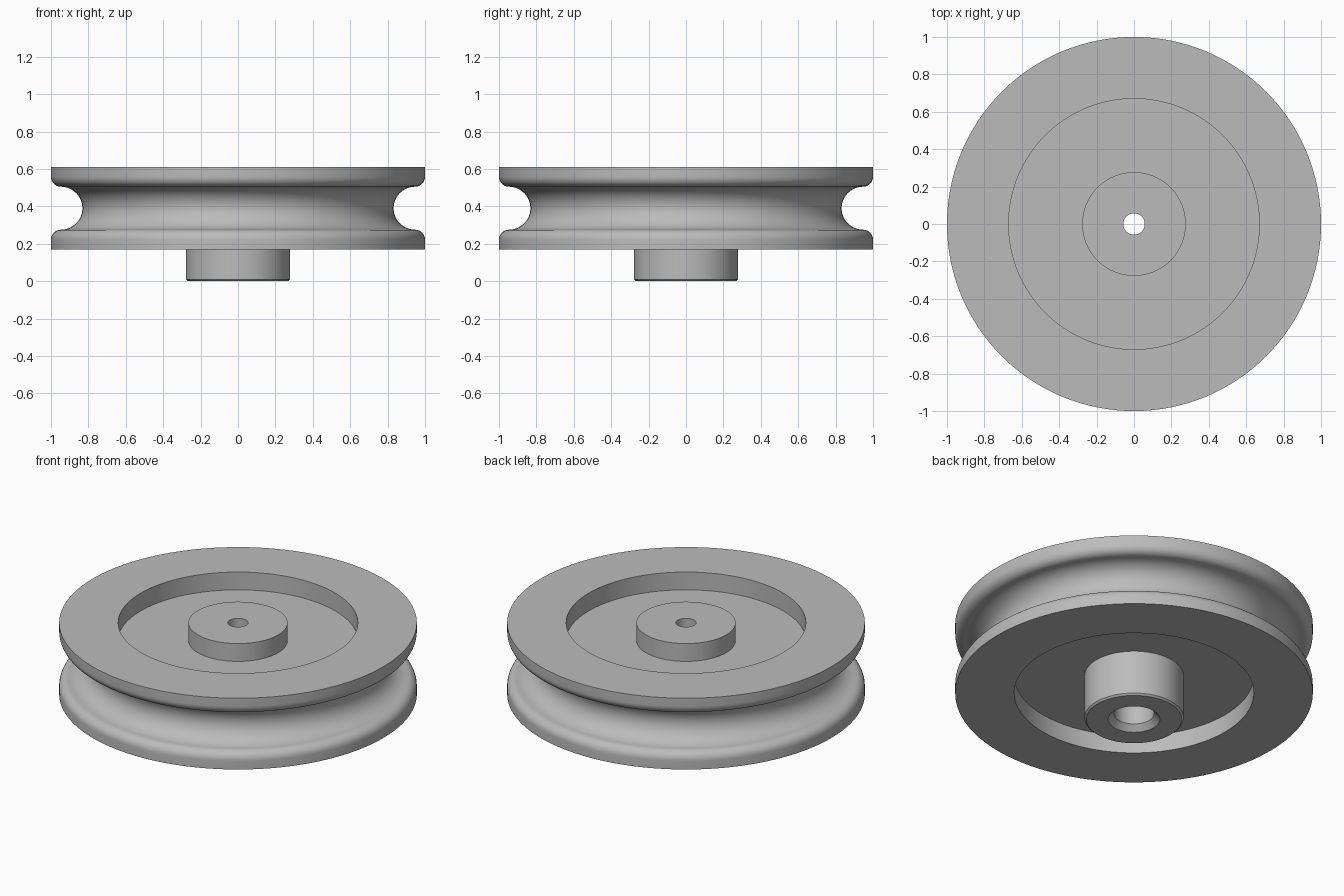
import bpy, bmesh, math
from mathutils import Matrix, Vector

cube = bpy.data.objects.get("Cube")
if cube:
    bpy.data.objects.remove(cube, do_unlink=True)

SEGMENTS = 128
MID = 0.39             # mid height of the wheel
HALF = 0.22            # half thickness of the rim
WEB = 0.11             # half thickness of the web
GROOVE = 0.115         # radius of the rope groove
FILLET = 0.053         # rounding of the groove lips
HUB, RECESS = 0.277, 0.67

grey = bpy.data.materials.new("plain_grey")
grey.use_nodes = True
colour = (0.5, 0.5, 0.5, 1)
grey.diffuse_color = colour
grey.node_tree.nodes["Principled BSDF"].inputs["Base Color"].default_value = colour


def arc(r, z, radius, start, end, steps):
    """Points on a circular arc, angles in degrees."""
    angles = [math.radians(start + (end - start) * i / steps) for i in range(steps + 1)]
    return [(r + radius * math.cos(a), z + radius * math.sin(a)) for a in angles]


def lathe(name, profile):
    """Turn a closed (radius, height) outline around the z axis."""
    bm = bmesh.new()
    rings = []
    for i in range(SEGMENTS):
        turn = Matrix.Rotation(math.tau * i / SEGMENTS, 3, 'Z')
        rings.append([bm.verts.new(turn @ Vector((r, 0, z))) for r, z in profile])
    n = len(profile)
    for i, ring in enumerate(rings):
        following = rings[(i + 1) % SEGMENTS]
        for j in range(n):
            k = (j + 1) % n
            bm.faces.new((ring[j], following[j], following[k], ring[k]))
    bmesh.ops.recalc_face_normals(bm, faces=bm.faces)
    mesh = bpy.data.meshes.new(name)
    bm.to_mesh(mesh)
    bm.free()
    mesh.materials.append(grey)
    obj = bpy.data.objects.new(name, mesh)
    bpy.context.collection.objects.link(obj)
    bpy.ops.object.select_all(action='DESELECT')
    obj.select_set(True)
    bpy.context.view_layer.objects.active = obj
    bpy.ops.object.shade_smooth_by_angle(angle=math.radians(30))
    return obj


# Outline: bore, then hub foot, lower recess, grooved rim, upper recess, hub top
lip = 1 - FILLET
lip_z = GROOVE + FILLET
outline = [(0.057, MID + HALF), (0.057, 0.47), (0.112, 0.47), (0.112, 0.035), (0.145, 0)]
outline += [(HUB - 0.01, 0), (HUB, 0.01)]
outline += [(HUB, MID - WEB), (RECESS, MID - WEB), (RECESS, MID - HALF), (1, MID - HALF)]
outline += arc(lip, MID - lip_z, FILLET, 0, 90, 8)
outline += arc(lip, MID, GROOVE, 270, 90, 24)[1:-1]
outline += arc(lip, MID + lip_z, FILLET, -90, 0, 8)
outline += [(1, MID + HALF), (RECESS, MID + HALF), (RECESS, MID + WEB)]
outline += [(HUB, MID + WEB), (HUB, MID + HALF)]

lathe("pulley_wheel", outline)
